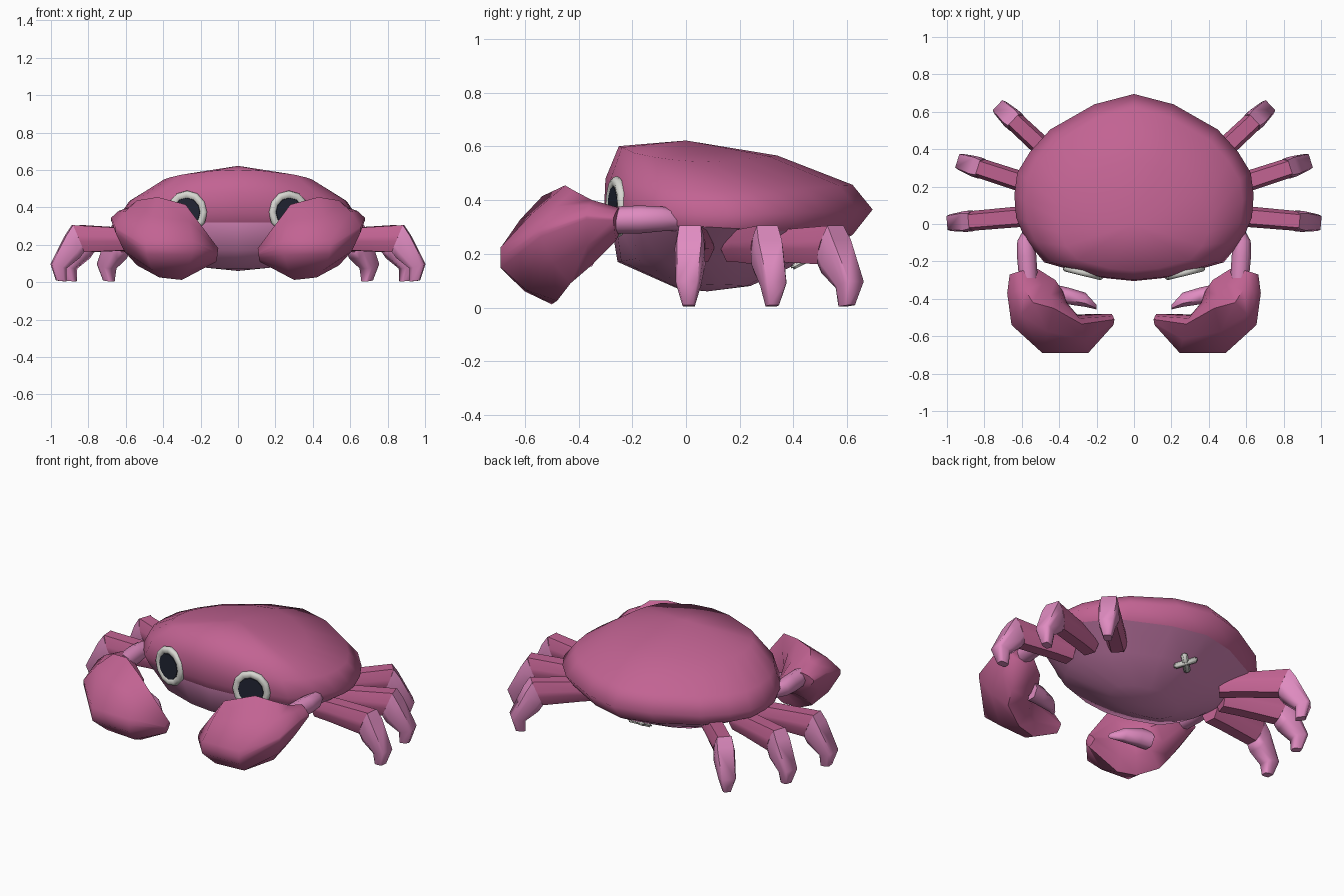
import bpy, bmesh, math
from mathutils import Vector, Matrix

if "Cube" in bpy.data.objects:
    bpy.data.objects.remove(bpy.data.objects["Cube"])


def material(name, rgb):
    m = bpy.data.materials.new(name)
    m.diffuse_color = (*rgb, 1)
    m.use_nodes = True
    m.node_tree.nodes["Principled BSDF"].inputs["Base Color"].default_value = m.diffuse_color
    return m


ROSE = material("shell rose", (0.54, 0.125, 0.29))
PINK = material("light pink", (0.74, 0.26, 0.53))
WHITE = material("eye white", (0.68, 0.68, 0.64))
BLACK = material("pupil dark", (0.015, 0.018, 0.033))


def finish(name, bm, mat, angle=60):
    bmesh.ops.recalc_face_normals(bm, faces=bm.faces[:])
    me = bpy.data.meshes.new(name)
    bm.to_mesh(me)
    bm.free()
    ob = bpy.data.objects.new(name, me)
    bpy.context.collection.objects.link(ob)
    me.materials.append(mat)
    bpy.ops.object.select_all(action='DESELECT')
    ob.select_set(True)
    bpy.context.view_layer.objects.active = ob
    bpy.ops.object.shade_smooth_by_angle(angle=math.radians(angle))
    return ob


def loft(name, rings, mat, angle=60, caps=True):
    """Skin successive rings; a one-point ring closes to a tip, other ends may be capped."""
    bm = bmesh.new()
    vs = [[bm.verts.new(p) for p in r] for r in rings]
    for a, b in zip(vs, vs[1:]):
        n = max(len(a), len(b))
        for k in range(n):
            j = (k + 1) % n
            if len(a) == 1:
                bm.faces.new((a[0], b[k], b[j]))
            elif len(b) == 1:
                bm.faces.new((a[k], a[j], b[0]))
            else:
                bm.faces.new((a[k], a[j], b[j], b[k]))
    for r in (vs[0], vs[-1]):
        if caps and len(r) > 2:
            bm.faces.new(r)
    return finish(name, bm, mat, angle)


# Body: half outline as (width share, front-to-back share)
HALF = [(0, 0), (.31, .02), (.75, .10), (.91, .225), (.985, .34), (1, .46),
        (.975, .58), (.87, .69), (.70, .81), (.33, .945), (0, 1)]
OUTLINE = HALF + [(-x, t) for x, t in HALF[-2:0:-1]]


def body_ring(hw, yf, yb, zf, zb, drop):
    return [(x * hw, yf + (yb - yf) * t, zf + (zb - zf) * t - drop * x * x)
            for x, t in OUTLINE]


RIM = body_ring(.62, -.28, .62, .32, .27, 0)
loft("shell", [
    [(0, 0.0, 0.622)],
    body_ring(.40, -.25, .34, .601, .566, .04),
    body_ring(.58, -.30, .62, .48, .457, .035),
    body_ring(.64, -.305, .695, .37, .365, .02),
    RIM,
], ROSE, 180, caps=False)
loft("belly", [
    RIM,
    body_ring(.45, -.255, .44, .17, .175, -.02),
    body_ring(.22, -.03, .24, .07, .08, -.01),
    [(0, .08, .06)],
], PINK, 180, caps=False)

# Belly mark: two crossed rounded bars lying on the sloped rear underside
for k, turn in enumerate((45, -45)):
    bm = bmesh.new()
    bmesh.ops.create_cube(bm, size=1, matrix=Matrix.Diagonal((.135, .036, .024, 1)))
    bmesh.ops.bevel(bm, geom=bm.edges[:], offset=.008, segments=2, affect='EDGES')
    bm.transform(Matrix.Translation((0, .44, .174))
                 @ Matrix.Rotation(math.radians(27), 4, 'X')
                 @ Matrix.Rotation(math.radians(turn), 4, 'Z'))
    finish(f"belly_mark_{k + 1}", bm, WHITE, 180)

# Leg cross-sections (across, up): nearly hexagonal above, squarish below the knee
HEX = [(1.06, .2), (.7, 1), (-.7, 1), (-1.06, .2), (-1.06, -.2), (-.65, -1), (.65, -1), (1.06, -.2)]
SQUARE = [(1, .5), (.82, 1), (-.82, 1), (-1, .5), (-1, -.5), (-.7, -1), (.7, -1), (1, -.5)]


# Each leg section is centre (r, z), half height vector (r, z) and half width
def leg_section(shape, end, ang, s, cr, cz, hr, hz, w):
    c, sn = math.cos(ang), math.sin(ang)
    pts = []
    for u, v in shape:
        r, side, z = cr + v * hr - 1.0, u * w, cz + v * hz
        pts.append((s * (end[0] + r * c - side * sn), end[1] + r * sn + side * c, z))
    return pts


UPPER = [(.50, .225, 0, .055, .052), (.62, .23, .01, .06, .052), (.855, .233, .03, .072, .05)]
LOWER = [(.855, .233, .03, .072, .05), (.885, .19, .035, .062, .056),
         (.96, .085, .04, .012, .045), (.945, .006, .027, .003, .022)]
LEGS = {"front": ((1.0, .005), -5), "middle": ((.945, .338), 18), "rear": ((.73, .635), 43)}

for s, side in ((1, "right"), (-1, "left")):
    for pos, (end, deg) in LEGS.items():
        for part, secs, shape, mat in (("upper", UPPER, HEX, ROSE),
                                       ("lower", LOWER, SQUARE, PINK)):
            loft(f"{pos}_{part}_leg_{side}",
                 [leg_section(shape, end, math.radians(deg), s, *q) for q in secs], mat, 65)

    # Arm joining body and claw
    arm = []
    for x, y, z, w in ((.55, -.03, .325, .04), (.578, -.09, .33, .046),
                       (.574, -.17, .328, .052), (.565, -.29, .325, .05)):
        arm.append([(s * (x + w * math.cos(k * math.pi / 4)), y,
                     z + w * math.sin(k * math.pi / 4)) for k in range(8)])
    loft(f"arm_{side}", arm, PINK)

    # Claw: corners per section (top, outer, bottom, inner); the outer edge widens
    # to an upright face by the given amount, and the sides bulge
    def claw_section(face, bulge, top, outer, bottom, inner):
        up = Vector((0, 0, face))
        cs = [Vector(top), Vector(outer) + up, Vector(outer) - up,
              Vector(bottom), Vector(inner)]
        mid = (cs[0] + cs[1] / 2 + cs[2] / 2 + cs[3] + cs[4]) / 4
        out = []
        for k, b in enumerate((bulge, 1, 1.15, 1.2, 1.2)):
            m = (cs[k] + cs[(k + 1) % 5]) / 2
            out += [cs[k], mid + (m - mid) * b]
        return [(s * p.x, p.y, p.z) for p in out]

    loft(f"claw_{side}", [
        claw_section(.005, 1.1, (.60, -.25, .372), (.665, -.27, .33), (.59, -.26, .25), (.515, -.24, .31)),
        claw_section(.008, 1.1, (.585, -.35, .40), (.678, -.37, .337), (.57, -.36, .15), (.42, -.30, .27)),
        claw_section(.015, 1.1, (.54, -.42, .437), (.655, -.54, .28), (.54, -.43, .09), (.38, -.36, .25)),
        claw_section(.038, 1.08, (.43, -.45, .455), (.49, -.69, .187), (.42, -.48, .025), (.36, -.42, .24)),
        claw_section(.038, 1.08, (.28, -.535, .415), (.245, -.69, .185), (.30, -.50, .012), (.30, -.49, .22)),
        claw_section(.005, 1.1, (.105, -.51, .18), (.11, -.54, .15), (.115, -.52, .11), (.12, -.48, .145)),
    ], ROSE, 58)

    # Small inner pincer
    pincer = []
    for x, y, z, w, h in ((.42, -.375, .20, .05, .055), (.35, -.385, .20, .045, .055),
                          (.26, -.405, .19, .038, .04), (.20, -.445, .18, .012, .015)):
        pincer.append([(s * x, y + w * math.cos(k * math.pi / 3),
                        z + h * math.sin(k * math.pi / 3)) for k in range(6)])
    loft(f"pincer_{side}", pincer, PINK, 65)

    # Eye: a low white rim with a dark pupil disc, tilted with the shell
    def eye_ring(r, depth):
        turn = Matrix.Rotation(math.radians(14 * s), 3, 'Z')
        return [Vector((s * .274, -.265, .374))
                + turn @ Vector((r * math.cos(a), -depth, r * 1.03 * math.sin(a)))
                for a in (k * math.tau / 12 for k in range(12))]

    loft(f"eye_rim_{side}", [eye_ring(r, d) for r, d in
         ((.104, -.025), (.112, -.008), (.108, .006), (.096, .012), (.080, .010), (.072, .002))],
         WHITE, 60, caps=False)
    loft(f"pupil_{side}", [eye_ring(.076, .002), eye_ring(.074, .009)], BLACK)
